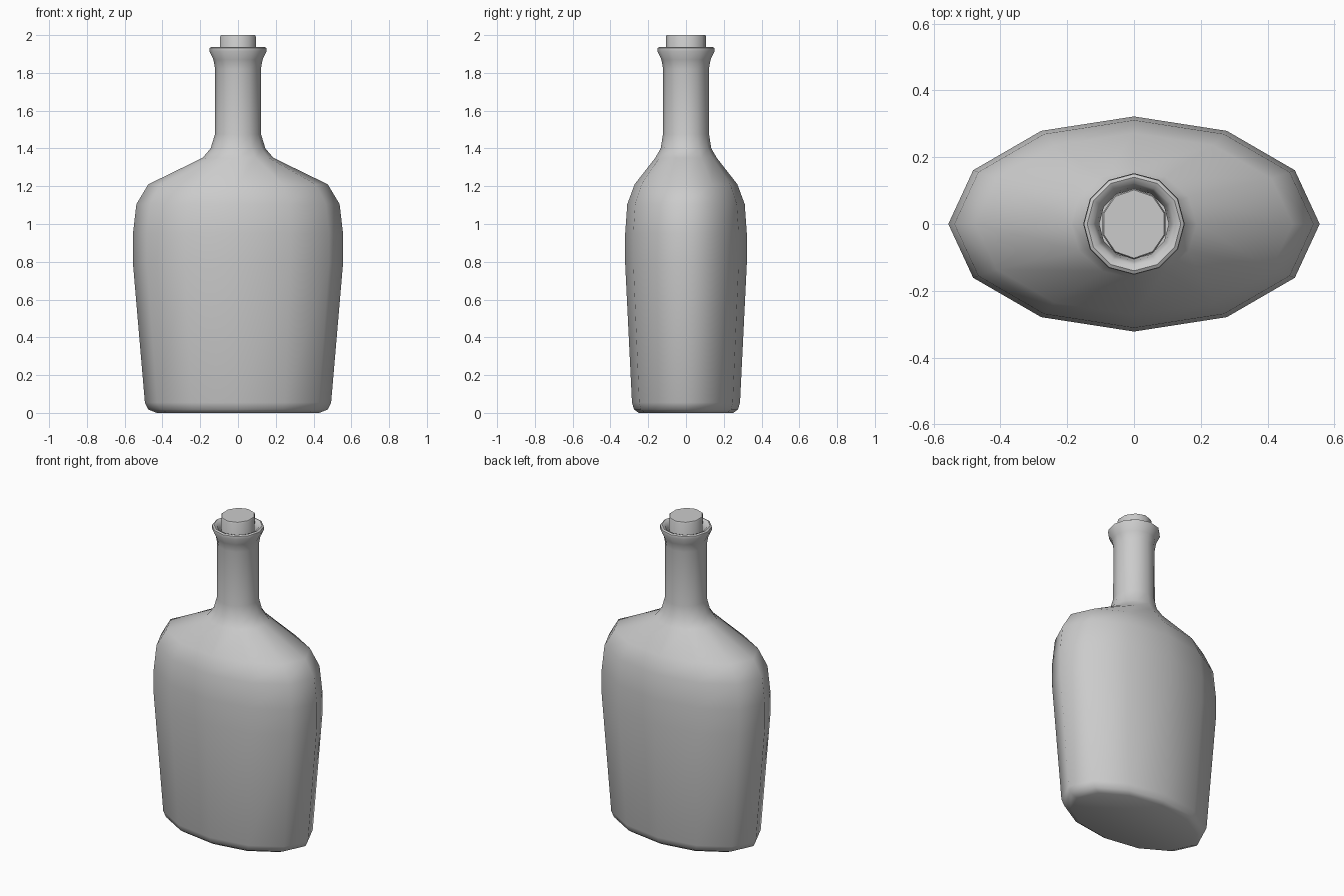
import bpy, bmesh, math

if "Cube" in bpy.data.objects:
    bpy.data.objects.remove(bpy.data.objects["Cube"])


def loft(name, rings, sides, start=0.0):
    """Skin a stack of elliptical rings (rx, ry, z) and cap both ends."""
    bm = bmesh.new()
    loops = []
    for rx, ry, z in rings:
        loops.append([bm.verts.new((rx * math.cos(start + math.tau * i / sides),
                                    ry * math.sin(start + math.tau * i / sides), z))
                      for i in range(sides)])
    for a, b in zip(loops, loops[1:]):
        for i in range(sides):
            j = (i + 1) % sides
            bm.faces.new((a[i], a[j], b[j], b[i]))
    bm.faces.new(loops[0][::-1])
    bm.faces.new(loops[-1])
    mesh = bpy.data.meshes.new(name)
    bm.to_mesh(mesh)
    bm.free()
    obj = bpy.data.objects.new(name, mesh)
    bpy.context.collection.objects.link(obj)
    bpy.ops.object.select_all(action='DESELECT')
    obj.select_set(True)
    bpy.context.view_layer.objects.active = obj
    bpy.ops.object.shade_smooth_by_angle(angle=math.radians(50))
    return obj


# Bottle: flattened body, sloping shoulder, round neck, flared lip, inner mouth
loft("bottle", [
    (0.43, 0.25, 0.0), (0.475, 0.275, 0.018), (0.493, 0.286, 0.055),
    (0.556, 0.322, 0.79), (0.556, 0.322, 0.95), (0.538, 0.311, 1.105),
    (0.475, 0.272, 1.21), (0.188, 0.163, 1.35), (0.145, 0.134, 1.40),
    (0.122, 0.122, 1.475), (0.121, 0.121, 1.82), (0.13, 0.13, 1.87),
    (0.152, 0.152, 1.915), (0.15, 0.15, 1.932), (0.14, 0.14, 1.938),
    (0.122, 0.122, 1.93), (0.112, 0.112, 1.90), (0.104, 0.104, 1.85),
    (0.104, 0.104, 1.75),
], 12)

# Cork: ten-sided plug sitting in the mouth
loft("cork", [
    (0.099, 0.105, 1.72), (0.099, 0.106, 1.992), (0.095, 0.102, 2.0),
], 10, math.pi / 2)
